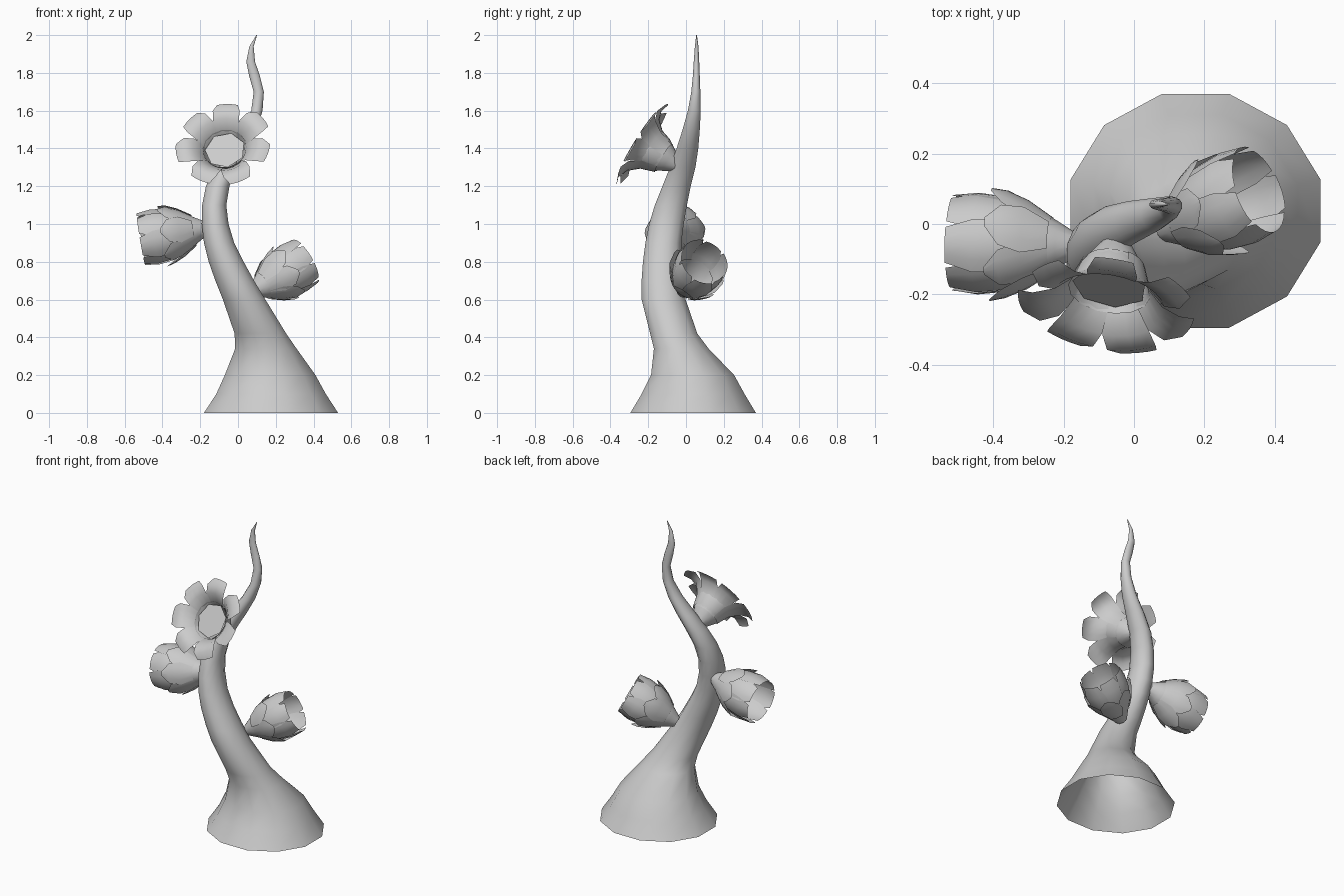
import bpy, bmesh, math
from mathutils import Vector

cube = bpy.data.objects.get("Cube")
if cube:
    bpy.data.objects.remove(cube, do_unlink=True)

grey = bpy.data.materials.new("plain grey")
grey.use_nodes = True
COLOUR = (0.6, 0.6, 0.6, 1)
grey.diffuse_color = COLOUR
grey.node_tree.nodes["Principled BSDF"].inputs["Base Color"].default_value = COLOUR


def finish(bm, name, angle):
    mesh = bpy.data.meshes.new(name)
    bm.to_mesh(mesh)
    bm.free()
    mesh.materials.append(grey)
    obj = bpy.data.objects.new(name, mesh)
    bpy.context.collection.objects.link(obj)
    bpy.ops.object.select_all(action="DESELECT")
    obj.select_set(True)
    bpy.context.view_layer.objects.active = obj
    bpy.ops.object.shade_smooth_by_angle(angle=math.radians(angle))


def skin(bm, rows, closed):
    """Bridge rows of points with quads."""
    rows = [[bm.verts.new(p) for p in row] for row in rows]
    for low, high in zip(rows, rows[1:]):
        n = len(low)
        for i in range(n if closed else n - 1):
            j = (i + 1) % n
            bm.faces.new((low[i], low[j], high[j], high[i]))
    return rows


# Trunk: height, left edge, right edge, front edge, back edge
TRUNK = [
    (0, -.18, .53, -.295, .37), (.1, -.115, .465, -.235, .31),
    (.2, -.07, .41, -.185, .255), (.34, -.015, .31, -.17, .12),
    (.42, -.018, .255, -.19, .06), (.6, -.08, .145, -.235, -.002),
    (.7, -.12, .085, -.235, -.015), (.8, -.155, .03, -.228, -.025),
    (.9, -.18, -.02, -.215, -.025), (1, -.192, -.05, -.195, -.012),
    (1.1, -.19, -.062, -.165, .005), (1.2, -.17, -.045, -.125, .025),
    (1.3, -.125, -.005, -.085, .05), (1.4, -.055, .05, -.05, .065),
    (1.5, .02, .1, -.018, .073), (1.6, .07, .13, .01, .078),
    (1.7, .083, .137, .028, .076), (1.78, .06, .117, .036, .073),
    (1.86, .044, .09, .041, .07), (1.94, .06, .083, .047, .066),
    (2, .097, .101, .054, .058),
]
SIDES = 12


def trunk_ring(z, x0, x1, y0, y1):
    grow = 1 / math.cos(math.pi / SIDES)
    angles = [(i + .5) * math.tau / SIDES for i in range(SIDES)]
    return [((x0 + x1) / 2 + (x1 - x0) / 2 * grow * math.cos(a),
             (y0 + y1) / 2 + (y1 - y0) / 2 * grow * math.sin(a), z) for a in angles]


bm = bmesh.new()
rings = skin(bm, [trunk_ring(*row) for row in TRUNK], True)
bm.faces.new(rings[-1])
finish(bm, "trunk", 60)

# Flowers: profiles give distance along the axis and radius; petals add half width
CUP = [(-.02, .035), (.03, .065), (.09, .1), (.15, .118)]
OUTER = [(.05, .078, .04), (.12, .124, .07), (.18, .15, .06), (.22, .16, .012)]
INNER = [(.1, .104, .05), (.18, .132, .075), (.26, .142, .075), (.335, .133, .05)]
OPEN = [(.06, .084, .042), (.14, .112, .056), (.195, .16, .071), (.212, .21, .074), (.195, .25, .056)]


def flower(name, base, axis, layers, size=1.0, count=7, turn=0.0, heart=None):
    base, axis = Vector(base), Vector(axis).normalized()
    side = axis.cross(Vector((0, 0, 1))).normalized()
    up = side.cross(axis)

    def place(t, r, a):
        return base + (axis * t + (side * math.cos(a) + up * math.sin(a)) * r) * size

    bm = bmesh.new()
    around = [i * math.tau / 14 for i in range(14)]
    rings = skin(bm, [[place(t, r, a) for a in around] for t, r in CUP], True)
    bm.faces.new(rings[0][::-1])
    # flower heart
    if heart:
        bm.faces.new([bm.verts.new(place(*heart, a)) for a in around[::2]])
    # petals
    for layer, profile in enumerate(layers):
        for k in range(count):
            mid = turn + (k + layer / 2) * math.tau / count
            lift = .006 * (k % 2)
            skin(bm, [[place(t, r + lift, mid + u * w / r) for u in (-1, -.5, 0, .5, 1)]
                      for t, r, w in profile], False)
    finish(bm, name, 50)


flower("left_flower", (.095, -.012, .65), (.77, .32, .45), (OUTER, INNER), size=.95)
flower("right_flower", (-.185, -.06, .975), (-1, .03, -.17), (OUTER, INNER), turn=.3)
flower("upper_flower", (-.05, -.065, 1.32), (-.13, -.8, .5), (OPEN,),
       turn=math.pi / 2, heart=(.135, .108))
